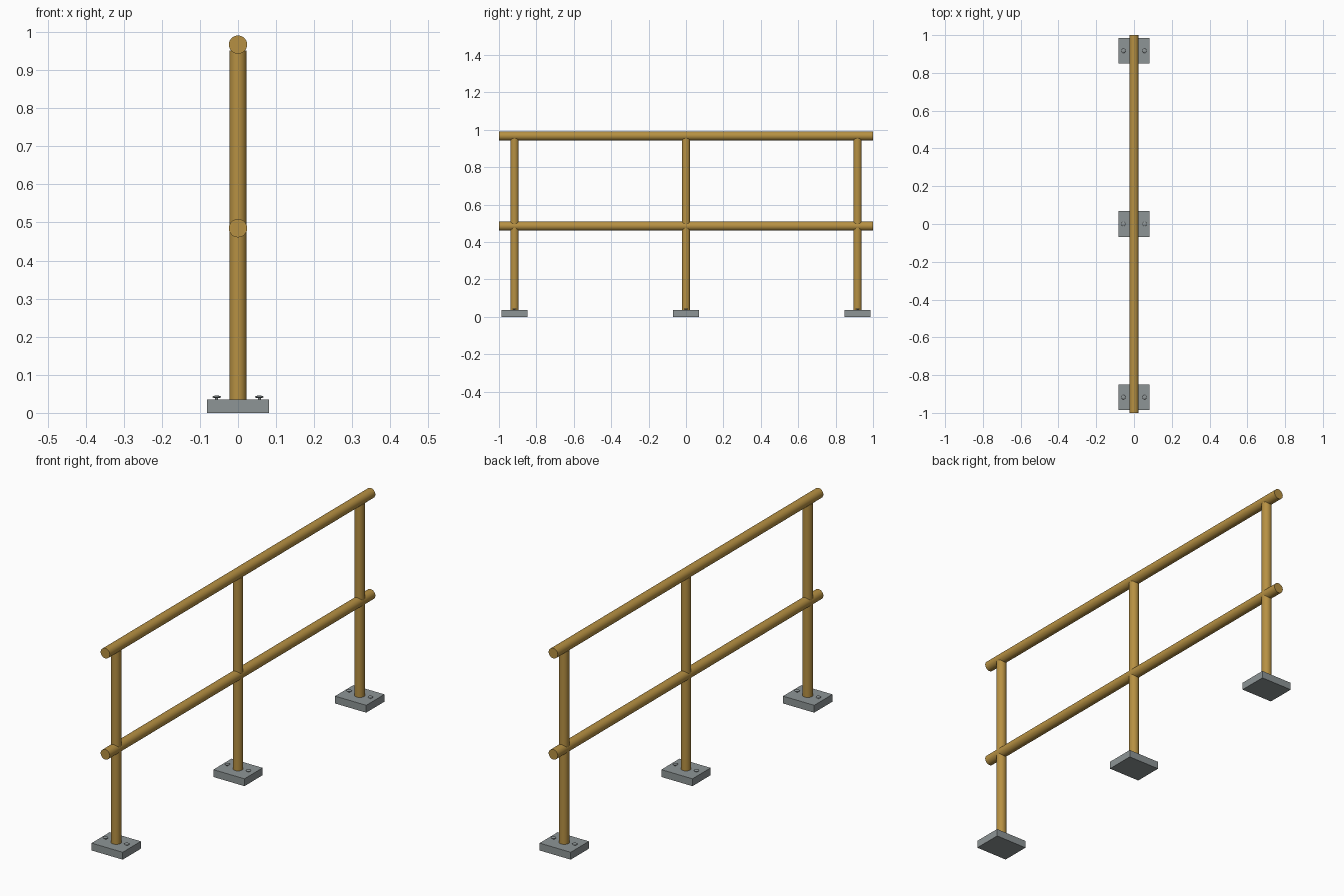
import bpy
import math

if "Cube" in bpy.data.objects:
    bpy.data.objects.remove(bpy.data.objects["Cube"])


def material(name, rgb):
    m = bpy.data.materials.new(name)
    m.diffuse_color = (*rgb, 1.0)
    m.use_nodes = True
    m.node_tree.nodes["Principled BSDF"].inputs["Base Color"].default_value = m.diffuse_color
    return m


WOOD = material("golden_brown", (0.47, 0.28, 0.055))
GREY = material("steel_grey", (0.27, 0.30, 0.305))


def finish(name, mat, smooth=True):
    ob = bpy.context.object
    ob.name = name
    ob.data.materials.append(mat)
    bpy.ops.object.transform_apply(location=False, rotation=True, scale=True)
    if smooth:
        bpy.ops.object.shade_smooth_by_angle(angle=math.radians(35))
    return ob


# Horizontal rails running along y
for name, z in (("top_rail", 0.967), ("middle_rail", 0.485)):
    bpy.ops.mesh.primitive_cylinder_add(vertices=40, radius=0.024, depth=2.0,
                                        location=(0, 0, z),
                                        rotation=(math.pi / 2, 0, 0))
    finish(name, WOOD)

for label, y in (("front", -0.917), ("centre", 0.0), ("back", 0.917)):
    # Upright post, through the base plate
    top, bottom = 0.952, 0.001
    bpy.ops.mesh.primitive_cylinder_add(vertices=40, radius=0.0225, depth=top - bottom,
                                        location=(0, y, (top + bottom) / 2))
    finish(label + "_post", WOOD)

    # Base plate
    bpy.ops.mesh.primitive_cube_add(size=1, location=(0, y, 0.0175))
    bpy.context.object.scale = (0.164, 0.137, 0.035)
    finish(label + "_base_plate", GREY, smooth=False)

    # Flattened bolt heads on either side of the post
    for side, x in (("left", -0.056), ("right", 0.056)):
        bpy.ops.mesh.primitive_uv_sphere_add(segments=20, ring_count=10, radius=1,
                                             location=(x, y, 0.042))
        bpy.context.object.scale = (0.0115, 0.0115, 0.0035)
        finish(f"{label}_{side}_bolt_head", GREY)
        bpy.ops.mesh.primitive_cylinder_add(vertices=16, radius=0.004, depth=0.01,
                                            location=(x, y, 0.037))
        finish(f"{label}_{side}_bolt_shank", GREY)
